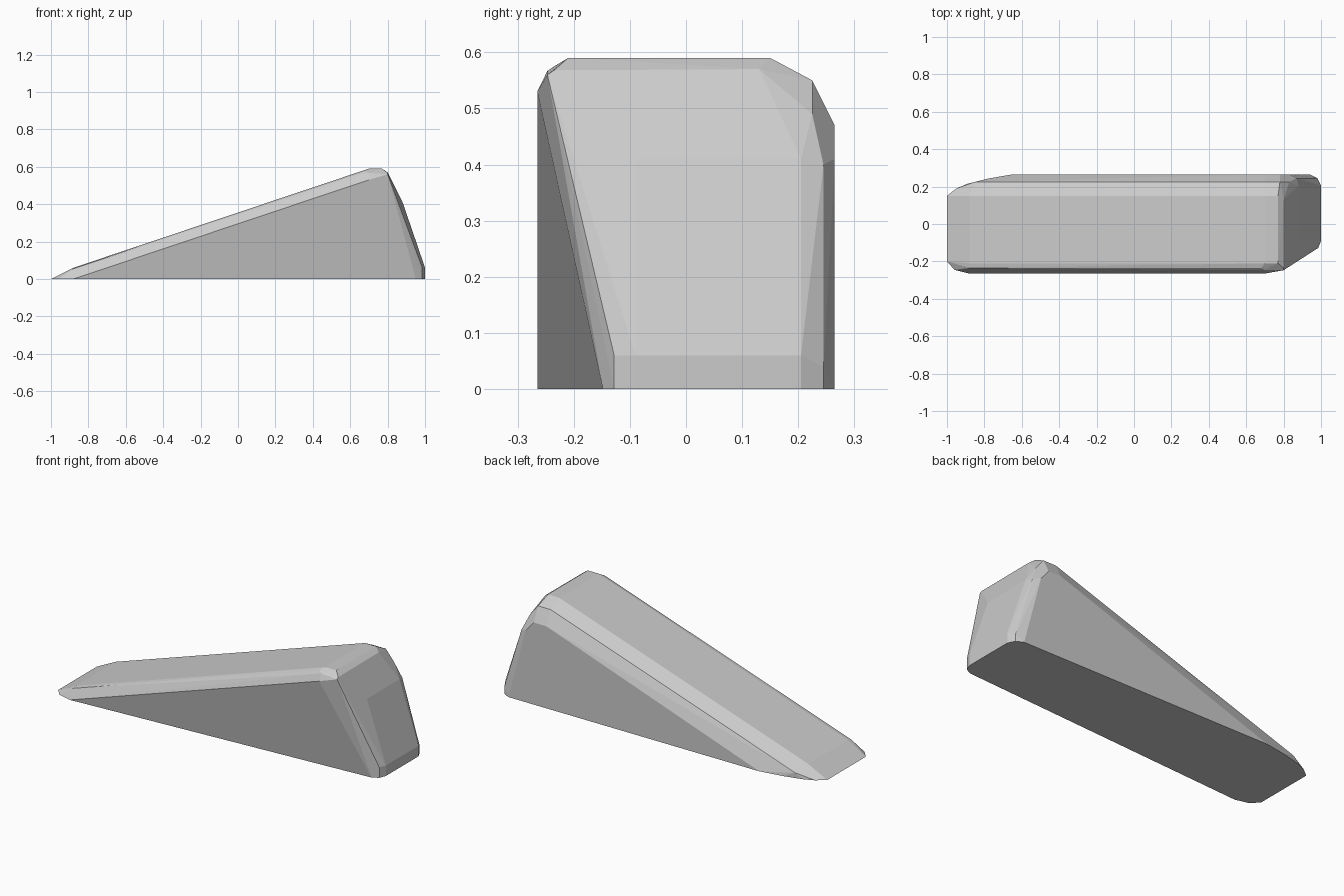
import bpy
import bmesh
import math

# Remove the default object
default_object = bpy.data.objects.get("Cube")
if default_object:
    bpy.data.objects.remove(default_object, do_unlink=True)


def make_material(name, level):
    """Plain grey material with matching viewport and render colour."""
    material = bpy.data.materials.new(name)
    material.use_nodes = True
    colour = (level, level, level, 1)
    material.diffuse_color = colour
    material.node_tree.nodes["Principled BSDF"].inputs["Base Color"].default_value = colour
    return material


def hull_object(name, points, material):
    """Wrap a faceted convex skin around the given corner points."""
    bm = bmesh.new()
    for point in points:
        bm.verts.new(point)
    bmesh.ops.convex_hull(bm, input=list(bm.verts))
    loose = [vert for vert in bm.verts if not vert.link_faces]
    bmesh.ops.delete(bm, geom=loose, context="VERTS")
    bmesh.ops.dissolve_limit(bm, angle_limit=math.radians(1),
                             verts=list(bm.verts), edges=list(bm.edges))
    bmesh.ops.recalc_face_normals(bm, faces=list(bm.faces))
    mesh = bpy.data.meshes.new(name)
    bm.to_mesh(mesh)
    bm.free()
    mesh.materials.append(material)
    obj = bpy.data.objects.new(name, mesh)
    bpy.context.collection.objects.link(obj)
    return obj


# Base outline (x, y) on the ground: thin tip, straight back, slanting front
base_outline = [
    (-1, .15), (-1, -.2), (-.96, -.245), (-.88, -.265),
    (.95, -.148), (.985, -.128), (1, -.09),
    (1, .205), (.98, .245), (.94, .265),
    (-.65, .265), (-.78, .243), (-.89, .215), (-.95, .19),
]

# Upper corners (x, z), grouped by their depth y from front to back
upper_rows = {
    -.265: [(.7, .53)],
    -.247: [(.8, .56), (.7, .567)],
    -.235: [(-.88, .055), (.68, .575), (.8, .568)],
    -.21: [(-.88, .06), (.7, .59), (.77, .59)],
    -.128: [(.985, .06)],
    -.09: [(.88, .41), (1, .06)],
    .13: [(.8, .57)],
    .15: [(-.88, .06), (.7, .59), (.77, .59)],
    .205: [(.88, .41), (1, .06)],
    .225: [(-.85, .03), (.7, .55), (.78, .55), (.83, .49)],
    .245: [(.87, .4), (.98, .04)],
    .265: [(.7, .47), (.78, .47), (.83, .41)],
}

# Assemble the faceted wedge
corners = [(x, y, 0) for x, y in base_outline]
for y, row in upper_rows.items():
    corners += [(x, y, z) for x, z in row]

wedge_grey = make_material("light_grey", .6)
hull_object("wedge_block", corners, wedge_grey)
